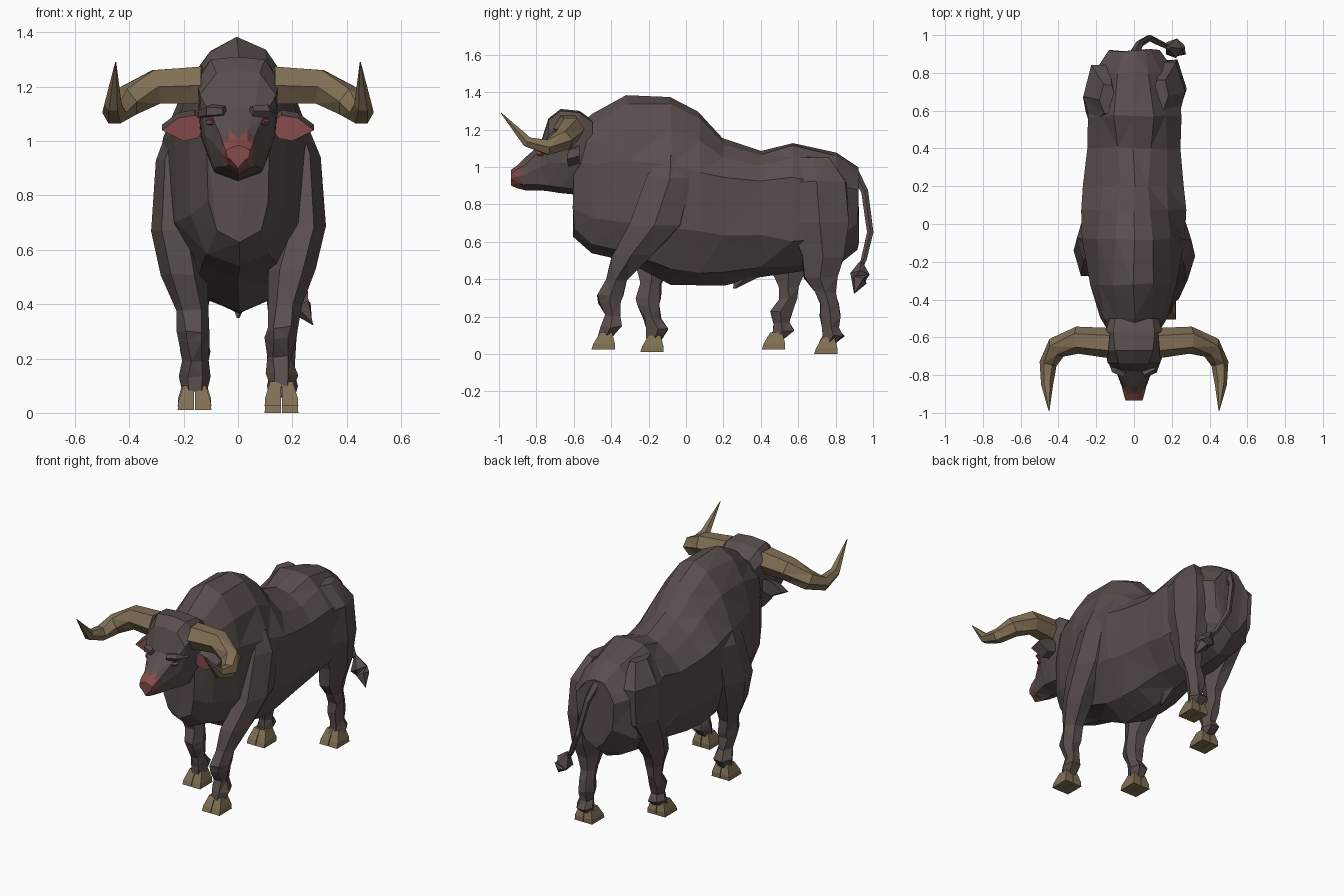
import bpy, bmesh, math, random
from mathutils import Vector

cube = bpy.data.objects.get("Cube")
if cube:
    bpy.data.objects.remove(cube)
random.seed(4)


def material(name, rgb):
    m = bpy.data.materials.new(name)
    m.use_nodes = True
    color = (*rgb, 1)
    m.diffuse_color = color
    m.node_tree.nodes["Principled BSDF"].inputs["Base Color"].default_value = color
    return m


HIDE = material("dark brown hide", (0.1, 0.076, 0.074))
HORN = material("tan horn", (0.22, 0.16, 0.09))
PINK = material("dusky pink skin", (0.23, 0.07, 0.068))


def loft(name, rings, mats, jitter=0.0, rule=None):
    """Skin closed rings into a faceted solid with capped ends."""
    bm = bmesh.new()
    loops = [[bm.verts.new(p) for p in ring] for ring in rings]
    n = len(loops[0])
    for a, b in zip(loops, loops[1:]):
        for i in range(n):
            j = (i + 1) % n
            bm.faces.new((a[i], a[j], b[j], b[i]))
    bm.faces.new(loops[0])
    bm.faces.new(loops[-1])
    for v in bm.verts:
        v.co += Vector([random.uniform(-jitter, jitter) for _ in range(3)])
    bmesh.ops.triangulate(bm, faces=bm.faces[:], quad_method='SHORT_EDGE')
    bmesh.ops.recalc_face_normals(bm, faces=bm.faces[:])
    if rule:
        for f in bm.faces:
            f.material_index = rule(f)
    mesh = bpy.data.meshes.new(name)
    bm.to_mesh(mesh)
    bm.free()
    for m in mats:
        mesh.materials.append(m)
    ob = bpy.data.objects.new(name, mesh)
    bpy.context.collection.objects.link(ob)
    return ob


def mirrored(half):
    """Complete a half outline, running from top to bottom, across x = 0."""
    return half + [(-x, y, z) for x, y, z in half[-2:0:-1]]


def flat_ring(x, y, z, rx, ry, n=6):
    turn = math.tau / n
    return [(x + rx * math.cos(turn * i), y + ry * math.sin(turn * i), z) for i in range(n)]


def tube(name, path, mat, n=6):
    """Sweep rings along a path of x, y, z, radius."""
    pts = [Vector(p[:3]) for p in path]
    rings = []
    for i, p in enumerate(pts):
        d = (pts[min(i + 1, len(pts) - 1)] - pts[max(i - 1, 0)]).normalized()
        ref = Vector((0, 0, 1)) if abs(d.z) < 0.8 else Vector((0, 1, 0))
        u = d.cross(ref).normalized()
        v = u.cross(d)
        rings.append([p + path[i][3] * (u * math.cos(math.tau * k / n) + v * math.sin(math.tau * k / n))
                      for k in range(n)])
    return loft(name, rings, [mat])


# Torso: y, top z, crest width, crest z, shoulder width, flank width, flank top z, flank low z, belly width, bottom z
torso = [
    (-.60, 1.20, .06, 1.18, .10, .12, 1.03, .78, .08, .63),
    (-.50, 1.28, .09, 1.23, .15, .18, 1.02, .73, .11, .54),
    (-.32, 1.39, .10, 1.33, .19, .23, 1.03, .70, .14, .50),
    (-.08, 1.38, .10, 1.33, .20, .27, 1.01, .68, .15, .375),
    (.07, 1.30, .08, 1.25, .18, .275, .97, .66, .15, .365),
    (.20, 1.15, .07, 1.12, .17, .265, .94, .64, .15, .37),
    (.40, 1.08, .09, 1.06, .17, .25, .92, .64, .13, .41),
    (.57, 1.13, .10, 1.11, .17, .25, .95, .60, .12, .43),
    (.80, 1.07, .08, 1.06, .14, .22, .90, .62, .10, .46),
    (.92, 1.00, .05, .98, .09, .13, .88, .70, .06, .56),
]
rings = []
for y, top, cw, cz, sw, fw, fz, lz, bw, bot in torso:
    rings.append(mirrored([(0, y, top), (cw, y, cz), (sw, y, cz * .6 + fz * .4), (fw, y, fz),
                           (fw * .96, y, lz), (bw, y, bot * .75 + lz * .25), (0, y, bot)]))
loft("torso", rings, [HIDE], jitter=.007)

# Belly sheath
loft("belly_sheath", [flat_ring(0, .34, .43, .04, .09, 5), flat_ring(0, .26, .35, .006, .008, 5)], [HIDE])

# Head: y, top z, brow width, temple width, temple z, cheek width, cheek z, jaw width, jaw z
head = [
    (-.50, 1.25, .10, .13, 1.19, .12, 1.02, .08, .86),
    (-.57, 1.30, .11, .15, 1.23, .14, 1.02, .08, .85),
    (-.67, 1.31, .10, .15, 1.22, .135, 1.02, .09, .86),
    (-.735, 1.26, .08, .14, 1.17, .12, 1.02, .085, .87),
    (-.78, 1.12, .06, .095, 1.09, .095, 1.0, .075, .875),
    (-.86, 1.05, .035, .06, 1.01, .065, .96, .055, .875),
    (-.90, 1.01, .035, .055, .99, .055, .95, .035, .885),
    (-.935, .985, .03, .045, .965, .04, .94, .025, .9),
]
rings = [mirrored([(0, y, top), (bw, y, top - .01), (tw, y, tz), (cw, y, cz), (jw, y, jz + .03), (0, y, jz)])
         for y, top, bw, tw, tz, cw, cz, jw, jz in head]
loft("head", rings, [HIDE, PINK], rule=lambda f: int(f.calc_center_median().y < -.88))

for s, side in ((1, "left"), (-1, "right")):
    # Horns sweep out, then forward and up
    horn = [(.13, -.63, 1.205, .08), (.30, -.615, 1.2, .072), (.41, -.655, 1.145, .06),
            (.455, -.74, 1.105, .046), (.46, -.85, 1.135, .032), (.45, -.99, 1.29, .002)]
    tube(side + "_horn", [(s * x, y, z, r) for x, y, z, r in horn], HORN)

    # Ears: diamond leaf with a pink front
    leaf = [(.11, 1.06), (.16, 1.095), (.22, 1.085), (.28, 1.04), (.2, 1.0), (.15, 1.01)]
    loft(side + "_ear", [[(s * x, -.62 - .1 * (x - .11), z) for x, z in leaf],
                         [(s * x, -.57, z + .02) for x, z in leaf]], [HIDE, PINK],
         rule=lambda f: int(f.normal.y < -.7))

    # Brow ridge and eye
    tube(side + "_brow", [(s * .05, -.795, 1.11, .02), (s * .10, -.77, 1.11, .026), (s * .13, -.7, 1.1, .02)], HIDE, 5)
    tube(side + "_eye", [(s * .088, -.79, 1.07, .012), (s * .108, -.765, 1.07, .012)], PINK, 5)

# Legs: z, x, half width, half depth, y on the left, y on the right
foreleg = [
    (1.04, .20, .06, .07, -.08, -.08),
    (.92, .22, .085, .14, -.09, -.07),
    (.66, .235, .09, .16, -.17, -.14),
    (.50, .20, .085, .12, -.29, -.17),
    (.37, .17, .06, .065, -.37, -.19),
    (.29, .165, .06, .075, -.405, -.2),
    (.25, .16, .06, .065, -.41, -.2),
    (.18, .155, .045, .05, -.39, -.18),
    (.12, .16, .06, .065, -.40, -.155),
    (.07, .16, .045, .045, -.43, -.17),
]
hindleg = [
    (1.05, .14, .04, .09, .68, .66),
    (.92, .18, .09, .18, .70, .68),
    (.70, .185, .09, .18, .71, .67),
    (.52, .175, .08, .13, .735, .60),
    (.41, .17, .07, .10, .72, .545),
    (.33, .165, .05, .06, .745, .55),
    (.27, .165, .05, .055, .765, .55),
    (.20, .16, .055, .065, .77, .51),
    (.14, .16, .045, .05, .77, .51),
    (.10, .16, .055, .065, .79, .52),
    (.06, .16, .045, .05, .76, .48),
]
for label, rows, lifts in (("fore", foreleg, (.025, .01)), ("hind", hindleg, (0, .025))):
    for k, (s, side) in enumerate(((1, "left"), (-1, "right"))):
        rings = [flat_ring(s * r[1], r[4 + k], r[0] + lifts[k], r[2], r[3]) for r in rows]
        loft(side + "_" + label + "leg", rings, [HIDE], jitter=.006)

        # Cloven hoof: two wedge toes
        y, lift = rows[-1][4 + k], lifts[k]
        for t in (-1, 1):
            cx = s * .16 + t * .032
            wedge = []
            for z, w, front, back in ((0, .03, .075, .05), (.03, .029, .065, .05), (.09, .02, .03, .035)):
                mid = cx - t * (.03 - w)
                wedge.append([(mid - w, y - front, z + lift), (mid + w, y - front, z + lift),
                              (mid + w, y + back, z + lift), (mid - w, y + back, z + lift)])
            loft(f"{side}_{label}_hoof_{'inner' if t * s < 0 else 'outer'}", wedge, [HORN])

# Tail swings out to the left and ends in a tuft
tube("tail", [(0, .89, .98, .03), (.03, .955, .87, .02), (.08, .985, .65, .018), (.15, .95, .5, .016),
              (.19, .93, .45, .014)], HIDE, 5)
tube("tail_tuft", [(.18, .935, .49, .01), (.21, .93, .42, .055), (.235, .925, .39, .042), (.275, .9, .325, .003)], HIDE, 5)
